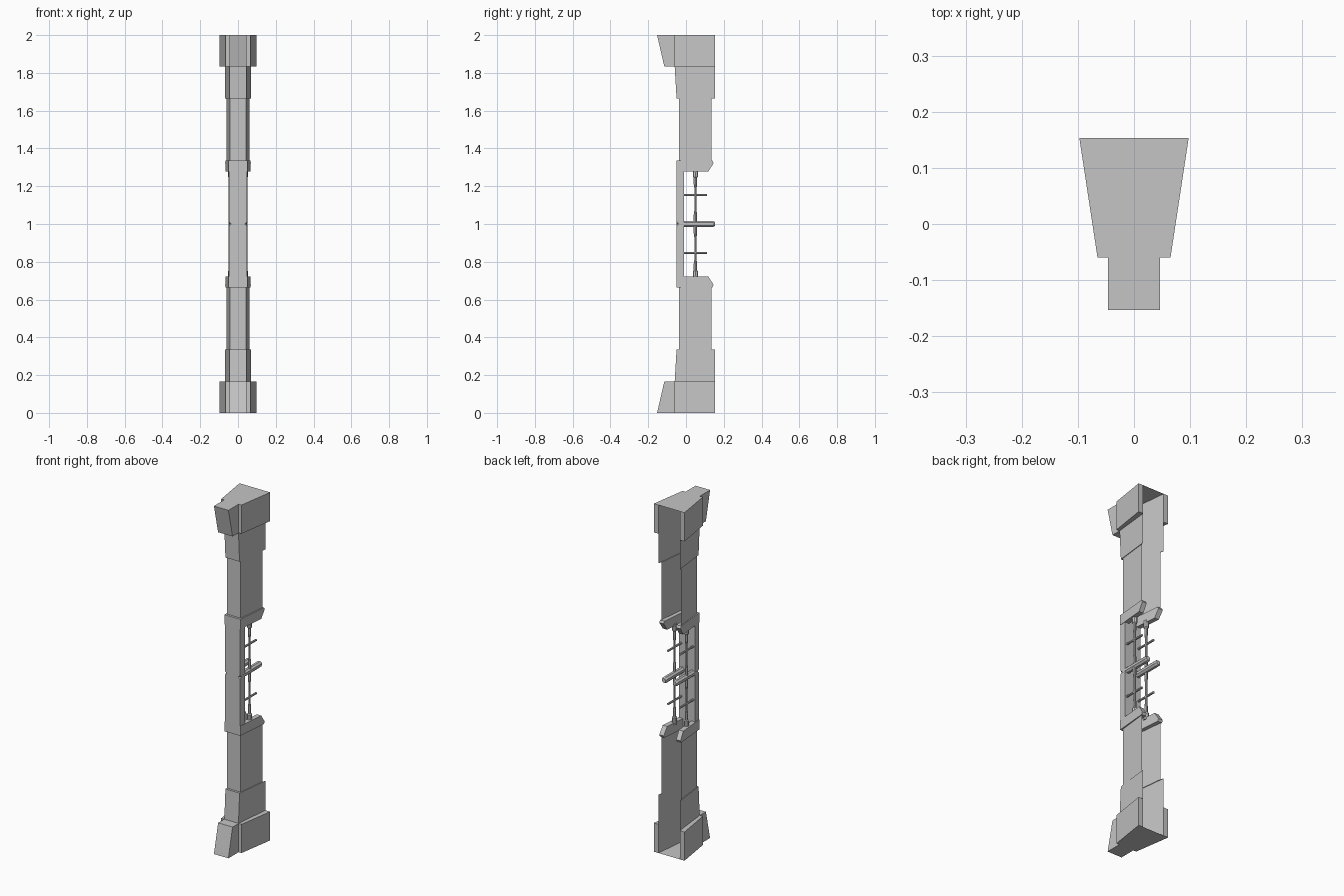
import bpy, bmesh, math
from mathutils import Matrix

cube = bpy.data.objects.get("Cube")
if cube:
    bpy.data.objects.remove(cube, do_unlink=True)

grey = bpy.data.materials.new("plain_grey")
grey.use_nodes = True
grey.diffuse_color = (0.56, 0.56, 0.56, 1)
grey.node_tree.nodes["Principled BSDF"].inputs["Base Color"].default_value = (0.56, 0.56, 0.56, 1)


def finish(name, bm, flip_z=True):
    """Heights are measured from the middle; mirror left-right and top-bottom."""
    bmesh.ops.recalc_face_normals(bm, faces=bm.faces)
    mesh = bpy.data.meshes.new(name)
    bm.to_mesh(mesh)
    bm.free()
    mesh.materials.append(grey)
    obj = bpy.data.objects.new(name, mesh)
    obj.location.z = 1
    bpy.context.collection.objects.link(obj)
    mod = obj.modifiers.new("mirror", 'MIRROR')
    mod.use_axis = (True, False, flip_z)
    mod.merge_threshold = 0.0005
    return obj


def loft(name, rings):
    """Open sheet through rings of equal point counts."""
    bm = bmesh.new()
    rows = [[bm.verts.new(p) for p in ring] for ring in rings]
    for a, b in zip(rows, rows[1:]):
        for i in range(len(a) - 1):
            bm.faces.new((a[i], a[i + 1], b[i + 1], b[i]))
    return finish(name, bm)


def slab(name, outline, outer, inner, flip_z=True):
    """Side-view outline (y, h) given width between two x = f(y) planes."""
    bm = bmesh.new()
    far = [bm.verts.new((outer(y), y, h)) for y, h in outline]
    near = [bm.verts.new((inner(y), y, h)) for y, h in outline]
    bm.faces.new(far)
    bm.faces.new(near[::-1])
    n = len(outline)
    for i in range(n):
        j = (i + 1) % n
        bm.faces.new((far[i], near[i], near[j], far[j]))
    return finish(name, bm, flip_z)


def lathe(name, profile, matrix):
    """Eight-sided turned part from (radius, height) pairs."""
    bm = bmesh.new()
    rows = []
    for r, h in profile:
        rows.append([bm.verts.new((r * math.cos(k * math.pi / 4), r * math.sin(k * math.pi / 4), h))
                     for k in range(8)])
    for a, b in zip(rows, rows[1:]):
        for k in range(8):
            m = (k + 1) % 8
            bm.faces.new((a[k], a[m], b[m], b[k]))
    bm.faces.new(rows[0])
    bm.faces.new(rows[-1])
    bmesh.ops.transform(bm, matrix=matrix, verts=bm.verts)
    return finish(name, bm)


# Thin channel shell, open at the back, stepping out towards the ends
def channel(xf, yf, xb, yb, h):
    return [(0, yf, h), (xf, yf, h), (xb, yb, h)]


loft("channel_shell", [
    channel(0.043, -0.037, 0.062, 0.135, 0.33),
    channel(0.043, -0.037, 0.062, 0.135, 0.665),
    channel(0.045, -0.05, 0.068, 0.153, 0.665),
    channel(0.045, -0.06, 0.068, 0.153, 0.835),
    channel(0.045, -0.06, 0.068, 0.153, 1.0),
])

# End blocks: side wings, sloped nose and closing plate
slab("block_wing", [(-0.06, 0.835), (0.153, 0.835), (0.153, 1), (-0.06, 1)],
     lambda y: 0.065 + (y + 0.06) * 0.152, lambda y: 0.045 + (y + 0.06) * 0.108)
slab("block_nose", [(-0.06, 0.835), (-0.115, 0.835), (-0.153, 1), (-0.06, 1)],
     lambda y: 0.046, lambda y: 0)
bm = bmesh.new()
bm.faces.new([bm.verts.new((x, y, 1)) for x, y in
              [(0, 0.153), (0.097, 0.153), (0.065, -0.06), (0.046, -0.06), (0.046, -0.06), (0, -0.06)]
              if True][:4] + [bm.verts.new((0, -0.06, 1))])
finish("block_end_plate", bm)


# Front post with a small notch in its corners at mid height
def post(cut, h):
    return [(0, -0.05, h), (0.048 - cut, -0.05, h), (0.048, -0.05 + cut, h),
            (0.051, -0.01, h), (0, -0.01, h)]


loft("front_post", [post(0.012, 0), post(0.001, 0.012), post(0.001, 0.335)])


# Window frame arms with slanted ends
def frame_outer(y):
    return 0.05 + (y + 0.05) * 0.09


def frame_inner(y):
    return frame_outer(y) - 0.028


slab("frame_arm", [(-0.05, 0.335), (0.14, 0.335), (0.146, 0.322), (0.118, 0.278), (-0.05, 0.278)],
     frame_outer, frame_inner)
slab("frame_lip", [(-0.05, 0.335), (-0.037, 0.335), (-0.037, 0.278), (-0.05, 0.278)],
     lambda y: 0.05, lambda y: 0)

# Middle arm, a bevelled bar running front to back
lathe("middle_arm", [(0.012, -0.153), (0.0175, -0.143), (0.0175, 0.03)],
      Matrix.Translation((0.034, 0, 0)) @ Matrix.Rotation(math.pi / 2, 4, 'X')
      @ Matrix.Rotation(math.pi / 8, 4, 'Z'))

# Upright rods with collars, and their cross rods
lathe("upright_rod", [(0.009, 0), (0.009, 0.05), (0.006, 0.07), (0.006, 0.19), (0.009, 0.21),
                      (0.009, 0.245), (0.014, 0.25), (0.014, 0.29)],
      Matrix.Translation((0.038, 0.05, 0)))
lathe("cross_rod", [(0.006, -0.11), (0.006, 0.012)],
      Matrix.Translation((0.038, 0, 0.153)) @ Matrix.Rotation(math.pi / 2, 4, 'X'))
